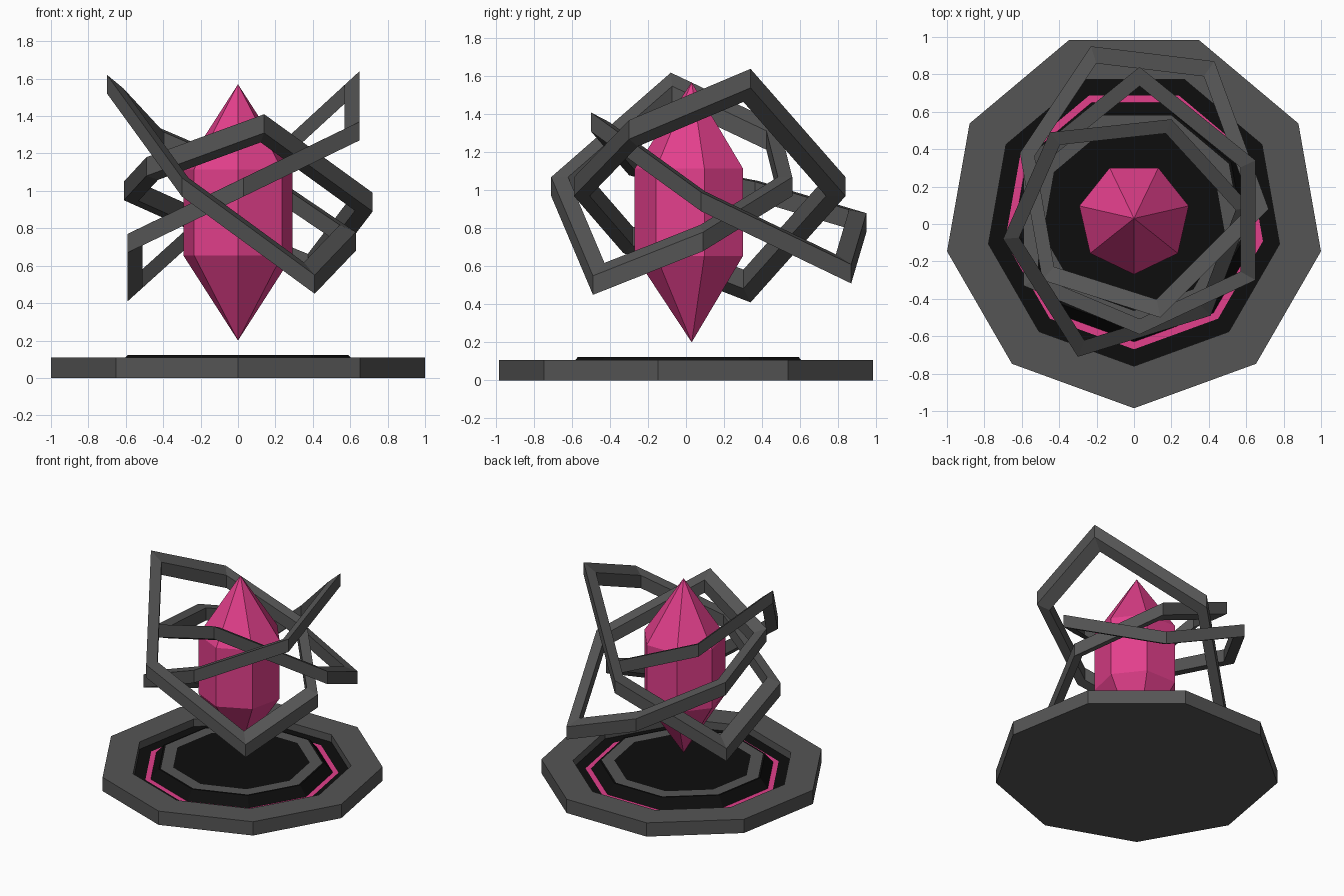
import bpy, bmesh, math
from mathutils import Vector

cube = bpy.data.objects.get("Cube")
if cube:
    bpy.data.objects.remove(cube, do_unlink=True)


def material(name, color):
    mat = bpy.data.materials.new(name)
    mat.use_nodes = True
    mat.diffuse_color = color
    mat.node_tree.nodes["Principled BSDF"].inputs["Base Color"].default_value = color
    return mat


grey = material("stone grey", (0.09, 0.09, 0.09, 1))
black = material("black", (0.004, 0.004, 0.004, 1))
pink = material("crystal pink", (0.76, 0.05, 0.26, 1))

CENTRE_Y = 0.03


def finish(name, bm, mat):
    mesh = bpy.data.meshes.new(name)
    bm.to_mesh(mesh)
    bm.free()
    mesh.materials.append(mat)
    obj = bpy.data.objects.new(name, mesh)
    bpy.context.collection.objects.link(obj)
    return obj


def lathe(name, profile, sides, mat):
    """Turn a (radius, height) profile into a faceted solid with a corner at the front."""
    bm = bmesh.new()
    loops = []
    for r, z in profile:
        if r == 0:
            loops.append([bm.verts.new((0, CENTRE_Y, z))] * sides)
            continue
        loop = []
        for i in range(sides):
            a = math.tau * i / sides - math.pi / 2
            loop.append(bm.verts.new((r * math.cos(a), CENTRE_Y + r * math.sin(a), z)))
        loops.append(loop)
    for low, high in zip(loops, loops[1:]):
        for i in range(sides):
            k = (i + 1) % sides
            corners = [low[i], low[k], high[k], high[i]]
            bm.faces.new(list(dict.fromkeys(corners)))
    return finish(name, bm, mat)


def bent_ring(name, points, mat, height=0.1, inner=0.87):
    """Closed faceted band through the outer corner points, with a square section."""
    bm = bmesh.new()
    pts = [Vector(p) for p in points]
    mid = sum(pts, Vector()) / len(pts)
    up = Vector((0, 0, height / 2))
    sections = []
    for p in pts:
        q = mid + (p - mid) * inner
        sections.append([bm.verts.new(v) for v in (p - up, p + up, q + up, q - up)])
    for i, a in enumerate(sections):
        b = sections[(i + 1) % len(sections)]
        for j in range(4):
            k = (j + 1) % 4
            bm.faces.new((a[j], b[j], b[k], a[k]))
    bmesh.ops.recalc_face_normals(bm, faces=bm.faces)
    return finish(name, bm, mat)


# Nine-sided base with a sunken channel and a raised middle
RIM, FLOOR, TOP = 0.108, 0.05, 0.122
lathe("base", [(0, 0), (1.015, 0), (1.015, RIM), (0.79, RIM), (0.79, FLOOR)], 9, grey)
lathe("channel_floor", [(0.79, FLOOR), (0.70, FLOOR)], 9, black)
lathe("glow_ring", [(0.70, FLOOR), (0.66, FLOOR)], 9, pink)
lathe("hub_slope", [(0.66, FLOOR), (0.60, TOP), (0.585, TOP)], 9, black)
lathe("hub_ring", [(0.585, TOP), (0.495, TOP)], 9, grey)
lathe("hub_plate", [(0.495, TOP), (0, TOP)], 9, black)

# Seven-sided floating crystal
lathe("crystal", [(0, 0.2), (0.3, 0.655), (0.3, 1.115), (0, 1.57)], 7, pink)

# Three bent hexagonal bands around the crystal
bent_ring("ring_one", [
    (-0.70, -0.08, 1.57), (-0.30, -0.71, 1.02), (0.41, -0.49, 0.50),
    (0.63, 0.09, 0.73), (0.20, 0.56, 1.02), (-0.45, 0.49, 1.30)], grey)
bent_ring("ring_two", [
    (0.65, 0.34, 1.59), (0.65, -0.30, 1.32), (0.03, -0.59, 1.02),
    (-0.59, -0.33, 0.72), (-0.59, 0.34, 0.46), (0.03, 0.84, 1.02)], grey)
bent_ring("ring_three", [
    (0.14, -0.50, 1.36), (0.72, 0.08, 0.94), (0.43, 0.87, 0.56),
    (-0.23, 0.95, 0.83), (-0.61, 0.38, 1.00), (-0.49, -0.30, 1.13)], grey)
